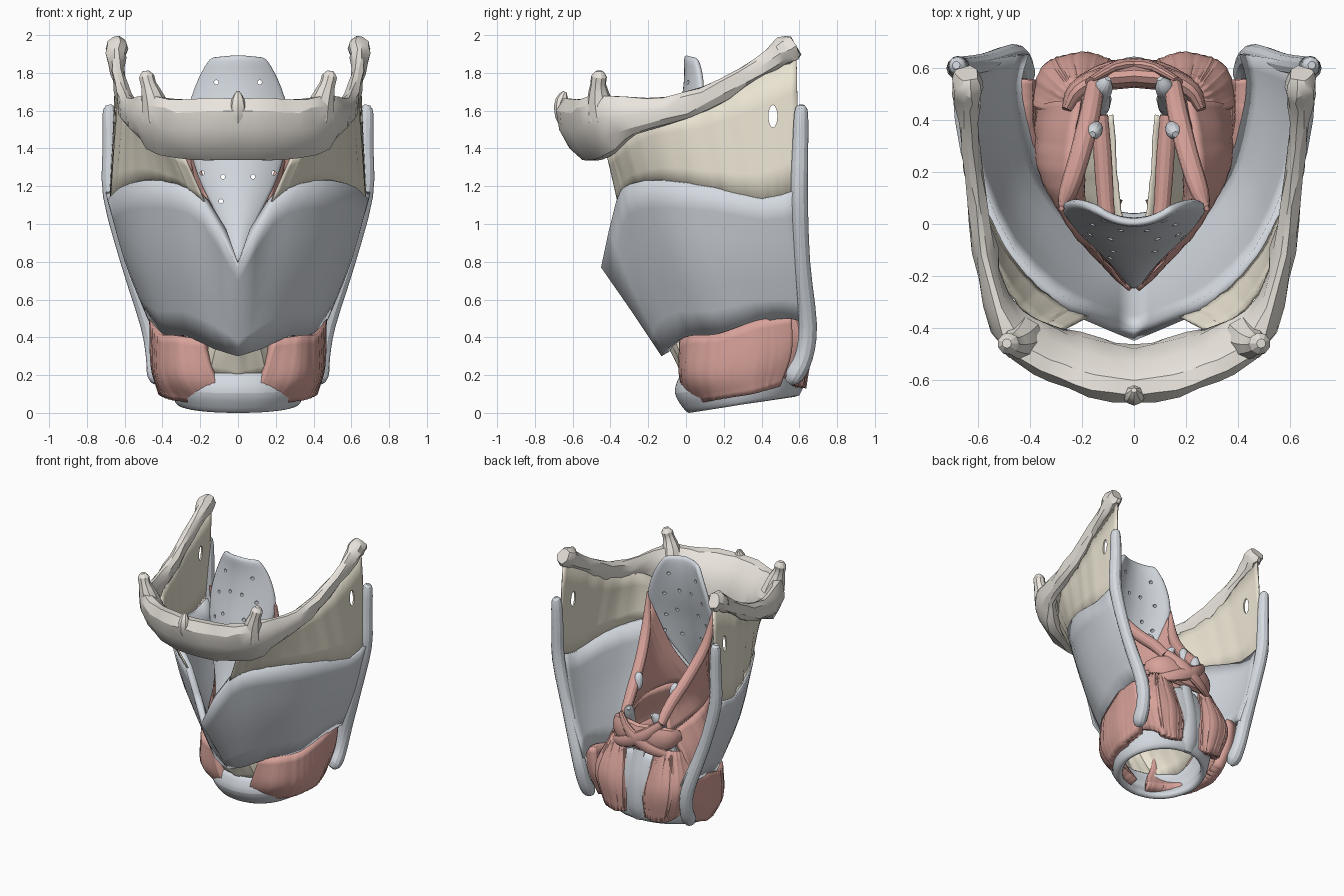
import bpy, bmesh, math, random
from mathutils import Vector as V

if "Cube" in bpy.data.objects:
    bpy.data.objects.remove(bpy.data.objects["Cube"])
random.seed(4)


def mat(name, r, g, b):
    m = bpy.data.materials.new(name)
    m.diffuse_color = (r, g, b, 1)
    m.use_nodes = True
    m.node_tree.nodes["Principled BSDF"].inputs["Base Color"].default_value = m.diffuse_color
    return m


BONE = mat("bone", .82, .78, .72)
CART = mat("cartilage", .66, .70, .75)
MEMB = mat("membrane", .82, .77, .64)
MUSC = mat("muscle", .68, .36, .32)


def spline(p, n):
    """Catmull-Rom resampling of points, n steps per span."""
    p = [V(q) for q in p]
    e = [2 * p[0] - p[1]] + p + [2 * p[-1] - p[-2]]
    out = []
    for i in range(len(p) - 1):
        a, b, c, d = e[i:i + 4]
        for k in range(n):
            t = k / n
            out.append(.5 * (2 * b + (c - a) * t + (2 * a - 5 * b + 4 * c - d) * t * t
                             + (3 * b - a - 3 * c + d) * t ** 3))
    return out + [p[-1]]


def make(name, bm, material, mirror=True):
    me = bpy.data.meshes.new(name)
    bm.to_mesh(me)
    bm.free()
    ob = bpy.data.objects.new(name, me)
    bpy.context.collection.objects.link(ob)
    if material:
        me.materials.append(material)
    if mirror:
        m = ob.modifiers.new("mirror", 'MIRROR')
        m.merge_threshold = .002
    return ob


def loft(name, rows, material, thick, nu=3, nv=3, fibre=0., soft=0, mirror=True):
    """Sheet through rows of points; columns run front to back, rows bottom to top."""
    rows = [spline(r, nu) for r in rows]
    cols = [spline(c, nv) for c in zip(*rows)]
    bm = bmesh.new()
    g = [[bm.verts.new(p) for p in c] for c in cols]
    for i in range(len(g) - 1):
        for j in range(len(g[0]) - 1):
            bm.faces.new((g[i][j], g[i + 1][j], g[i + 1][j + 1], g[i][j + 1]))
    if fibre:
        bm.normal_update()
        for c in g:
            d = random.uniform(-fibre, fibre)
            for v in c:
                if v.co.x > .01:
                    v.co += v.normal * (d + random.uniform(-.3, .3) * fibre)
    ob = make(name, bm, material, mirror)
    s = ob.modifiers.new("thickness", 'SOLIDIFY')
    s.thickness, s.offset = thick, -1
    if soft:
        ob.modifiers.new("soft", 'SUBSURF').levels = soft
        ob.modifiers["soft"].render_levels = soft
    return ob


def tube(name, pts, material, ref=(0, 0, 1), n=3, sides=12, mirror=True):
    """Tapered tube; each point is x, y, z, half width, half height (along ref)."""
    path = spline([p[:3] for p in pts], n)
    rad = spline([(p[3], p[-1], 0) for p in pts], n)
    bm = bmesh.new()
    rings = []
    for i, p in enumerate(path):
        d = (path[min(i + 1, len(path) - 1)] - path[max(i - 1, 0)]).normalized()
        if i == 0 and abs(p.x) < 1e-4 and mirror:
            d = V((1, 0, 0))
        s = d.cross(V(ref)).normalized()
        u = s.cross(d)
        rings.append([bm.verts.new(p + s * math.cos(a) * rad[i].x + u * math.sin(a) * rad[i].y)
                      for a in (2 * math.pi * k / sides for k in range(sides))])
    for a, b in zip(rings, rings[1:]):
        for k in range(sides):
            bm.faces.new((a[k], a[(k + 1) % sides], b[(k + 1) % sides], b[k]))
    bm.faces.new(rings[-1])
    if not (mirror and abs(path[0].x) < 1e-4):
        bm.faces.new(rings[0][::-1])
    bmesh.ops.recalc_face_normals(bm, faces=bm.faces)
    return make(name, bm, material, mirror)


def drill(ob, spots, axis, size):
    """Cut round or oval holes through a sheet along x or y."""
    bm = bmesh.new()
    for a, z in spots:
        r = bmesh.ops.create_cone(bm, cap_ends=True, segments=12, radius1=1, radius2=1, depth=2)
        for v in r["verts"]:
            x, y, h = v.co
            v.co = (a + x * size[0], h, z + y * size[1]) if axis == 'y' else (h, a + x * size[0], z + y * size[1])
    bmesh.ops.recalc_face_normals(bm, faces=bm.faces)
    c = make(ob.name + "_cutter", bm, None, False)
    c.hide_render = True
    c.hide_set(True)
    b = ob.modifiers.new("holes", 'BOOLEAN')
    b.operation, b.object, b.solver = 'DIFFERENCE', c, 'EXACT'


# hyoid bone: body slants back towards its lower edge, surface slightly chiselled
hyoid = tube("hyoid_bone", [(0, -.575, 1.5, .095, .17), (.15, -.555, 1.5, .10, .17), (.3, -.5, 1.5, .09, .165),
                            (.44, -.42, 1.54, .08, .15), (.53, -.28, 1.575, .05, .1), (.575, -.1, 1.6, .045, .075),
                            (.605, .1, 1.665, .04, .065), (.63, .3, 1.775, .038, .055), (.642, .46, 1.875, .045, .06),
                            (.643, .53, 1.92, .06, .078), (.645, .58, 1.945, .045, .055)], BONE, n=2, sides=10)
for v in hyoid.data.vertices:
    v.co.y -= .35 * (v.co.z - 1.5) * min(1, max(0, -.15 - v.co.y) * 4)
    if v.co.x > .01:
        v.co += V([random.uniform(-.008, .008) for _ in range(3)])
tube("hyoid_lesser_horn", [(.43, -.44, 1.56, .085), (.45, -.46, 1.66, .065), (.475, -.465, 1.74, .042),
                           (.485, -.46, 1.78, .042), (.49, -.46, 1.81, .018)], BONE, (0, 1, 0), 2, 9)
tube("hyoid_front_ridge", [(0, -.58, 1.42, .03), (0, -.645, 1.58, .05), (0, -.655, 1.66, .035), (0, -.64, 1.7, .01)],
     BONE, (0, 1, 0), 2, 8, False)

# thyroid cartilage
top = [(0, -.45, .77), (.19, -.37, 1.12), (.33, -.3, 1.21), (.5, -.13, 1.23),
       (.63, .14, 1.19), (.69, .4, 1.13), (.70, .6, 1.18)]
loft("thyroid_cartilage", [
    [(0, -.13, .30), (.13, -.1, .34), (.28, .02, .41), (.4, .2, .41), (.46, .4, .48), (.48, .55, .5), (.45, .66, .46)],
    [(0, -.29, .54), (.17, -.26, .74), (.32, -.16, .8), (.48, .02, .8), (.57, .25, .81), (.6, .48, .8), (.59, .64, .8)],
    top], CART, .05, nu=2, nv=3)
tube("thyroid_horns", [(.685, .612, 1.63, .015), (.68, .61, 1.59, .036), (.675, .605, 1.4, .042), (.67, .6, 1.15, .045),
                       (.58, .615, .8, .042), (.47, .645, .47, .048), (.44, .625, .3, .048),
                       (.43, .575, .2, .05), (.42, .545, .165, .025)], CART, (0, 1, 0))

# membrane between hyoid and thyroid
low = [(x - .015, y + .01, z - .02) for x, y, z in top[1:]]
low[-1] = (.675, .6, 1.17)
up = [(.29, -.42, 1.36), (.4, -.36, 1.42), (.52, -.2, 1.55), (.585, .05, 1.62), (.63, .3, 1.75), (.645, .585, 1.88)]
memb = loft("thyrohyoid_membrane", [low, up], MEMB, .012, nu=8, nv=4, fibre=.003)
drill(memb, [(.46, 1.57)], 'x', (.024, .06))

# cricoid ring: low arch in front, tall plate behind
rows = [[], [], []]
for k in range(9):
    t = math.pi * k / 8
    c, s = math.cos(t), math.sin(t)
    b = (1 - c) / 2
    h = .22 + .04 * b + .37 * max(0, (b - .35) / .65) ** 1.2
    z0 = -.012 + .09 * b
    for row, f in enumerate((0, .5, 1)):
        k_in = (.82 if b < .4 else .93, 1.04, .93 if b < .5 else .82)[row]
        rows[row].append((.35 * s * max(k_in, .9), .29 - .34 * c * (k_in if b < .5 or row < 2 else .86),
                          z0 + (h - z0) * f))
loft("cricoid_cartilage", rows, CART, .05, nu=3, nv=3, soft=1)
tube("cricoid_back_ridge", [(0, .57, .1, .06, .03), (0, .6, .2, .07, .04), (0, .6, .4, .07, .04),
                            (0, .56, .62, .05, .03)], CART, (0, 1, 0), mirror=False)

# elastic cone and vocal folds inside the ring
loft("elastic_cone", [[(0, -.01, .17), (.17, .04, .19), (.27, .17, .2), (.27, .36, .3)],
                      [(0, -.08, .32), (.12, -.04, .38), (.16, .15, .42), (.18, .38, .46)],
                      [(0, -.2, .5), (.04, -.08, .6), (.07, .15, .63), (.09, .42, .65)]], MEMB, .012, nu=8, fibre=.003)
tube("vocal_fold", [(.05, -.2, .66, .025), (.1, .0, .66, .03), (.12, .25, .67, .035), (.13, .42, .68, .03)], MUSC)

# epiglottis
prof = [(.015, -.26, .8), (.09, -.19, 1.0), (.2, -.13, 1.2), (.265, -.085, 1.4),
        (.285, -.04, 1.57), (.22, -.01, 1.77), (.15, -.015, 1.885)]
epi = loft("epiglottis", [[(w * s, y + .38 * w * s * s, z + (.01 * (1 - s) if z > 1.8 else 0))
                           for s in (0, .35, .7, 1)] for w, y, z in prof], CART, .035, nu=2, nv=2, soft=1)
drill(epi, [(s * x, z) for s in (-1, 1) for x, z in
            ((.115, 1.75), (.05, 1.62), (.16, 1.58), (.09, 1.45), (.17, 1.4), (.19, 1.27), (.08, 1.25), (.09, 1.12))],
      'y', (.012, .012))

# arytenoid, corniculate and cuneiform cartilages
tube("arytenoid_cartilage", [(.17, .47, .58, .08), (.15, .48, .68, .065), (.13, .5, .8, .04),
                             (.115, .53, .88, .035), (.1, .56, .91, .012)], CART, (0, 1, 0))
tube("cuneiform_cartilage", [(.15, .38, .97, .015), (.15, .37, 1.0, .03), (.155, .355, 1.06, .03),
                             (.16, .345, 1.09, .012)], CART, (0, 1, 0))

# muscles
loft("cricothyroid_muscle", [
    [(.07, .03, .03), (.22, .07, .05), (.36, .17, .07), (.42, .35, .1), (.4, .5, .14)],
    [(.13, -.035, .18), (.31, .01, .19), (.42, .16, .2), (.46, .37, .25), (.44, .56, .32)],
    [(.2, -.035, .39), (.33, .03, .41), (.42, .17, .42), (.465, .38, .49), (.47, .56, .51)]],
    MUSC, .08, nu=12, nv=5, fibre=.0025)
loft("back_cricoarytenoid_muscle", [
    [(.34, .48, .2), (.28, .6, .15), (.17, .635, .13), (.08, .62, .14)],
    [(.4, .46, .42), (.35, .61, .4), (.2, .66, .38), (.07, .625, .35)],
    [(.3, .43, .64), (.27, .52, .66), (.2, .56, .66), (.12, .56, .62)]], MUSC, .07, nu=14, nv=5, fibre=.0025)
loft("thyroarytenoid_muscle", [
    [(.08, -.1, .47), (.27, .04, .42), (.38, .25, .4), (.38, .45, .43)],
    [(.08, -.2, .62), (.24, -.03, .62), (.36, .22, .62), (.32, .47, .62)],
    [(.02, -.26, .8), (.17, -.06, .86), (.25, .2, .84), (.22, .48, .78)]], MUSC, .04, nu=12, nv=5, fibre=.0025)
loft("aryepiglottic_sheet", [
    [(.02, -.25, .8), (.17, -.06, .86), (.24, .2, .84), (.2, .5, .78)],
    [(.16, -.07, 1.12), (.21, .06, 1.05), (.2, .25, .98), (.17, .46, .88)],
    [(.27, .06, 1.5), (.25, .14, 1.32), (.21, .24, 1.16), (.16, .4, .99)]], MUSC, .02, nu=10, nv=5, fibre=.0025)
tube("aryepiglottic_strip", [(.15, .53, .84, .035), (.17, .42, .97, .04), (.21, .26, 1.13, .04),
                             (.255, .12, 1.33, .035), (.28, .06, 1.57, .01)], MUSC)
tube("transverse_arytenoid_muscle", [(0, .57, .72, .045, .1), (.13, .555, .73, .045, .1),
                                     (.22, .51, .74, .04, .08), (.26, .44, .75, .02, .04)], MUSC)
for side, nm in ((1, "right"), (-1, "left")):
    tube("oblique_arytenoid_muscle_" + nm, [(-side * .22, .55, .63, .015, .03),
         (-side * .1, .6, .67, .025, .045), (side * .05, .61, .75, .025, .045),
         (side * .17, .55, .85, .015, .03)], MUSC, mirror=False)

# keep sharp edges, smooth the rest
bpy.ops.object.select_all(action='DESELECT')
for ob in bpy.context.scene.objects:
    if not ob.hide_render:
        ob.select_set(True)
        bpy.context.view_layer.objects.active = ob
bpy.ops.object.shade_smooth_by_angle(angle=math.radians(25))
